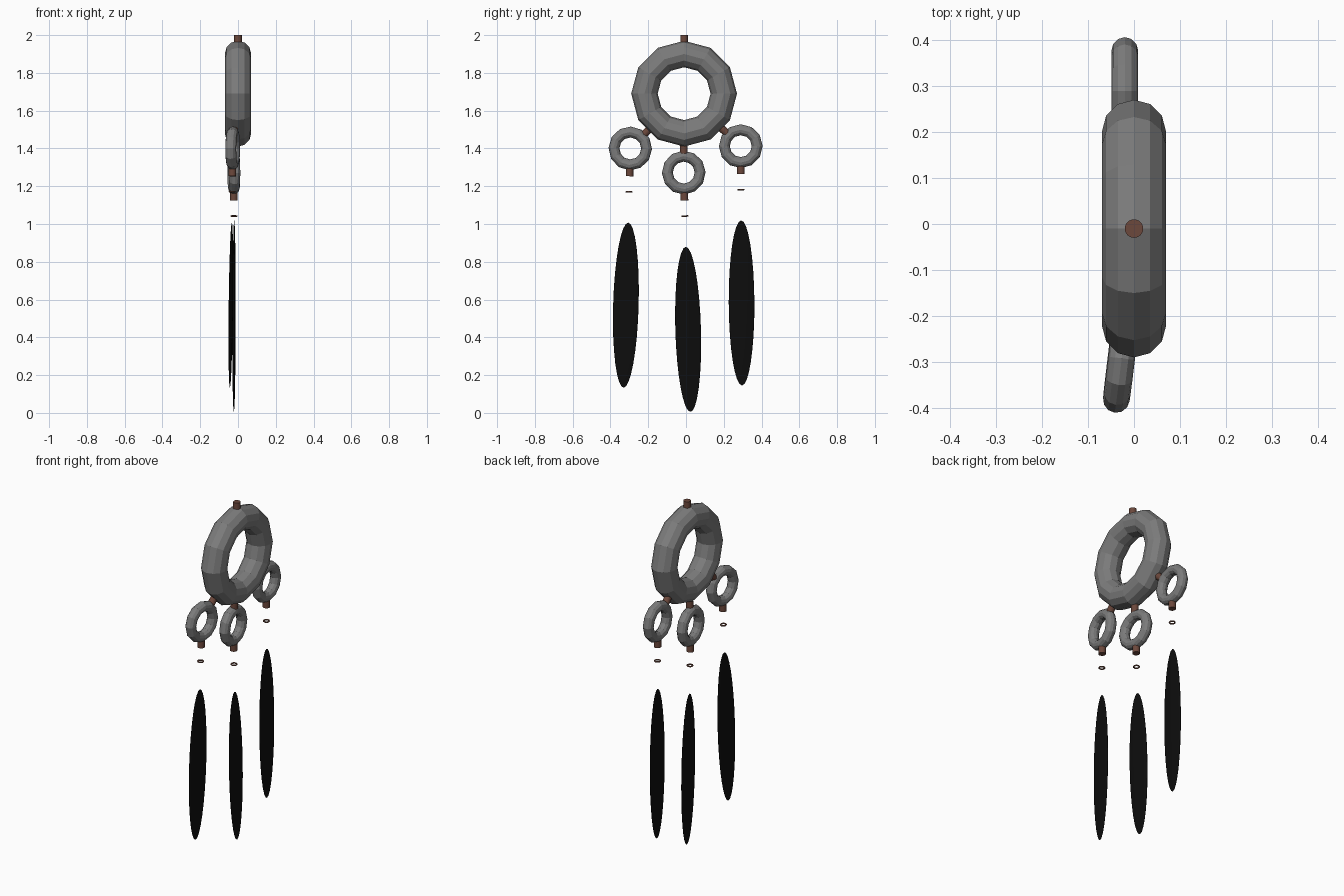
import bpy
from math import pi
from mathutils import Matrix, Vector

if "Cube" in bpy.data.objects:
    bpy.data.objects.remove(bpy.data.objects["Cube"], do_unlink=True)


def material(name, rgb):
    mat = bpy.data.materials.new(name)
    mat.use_nodes = True
    mat.diffuse_color = (*rgb, 1)
    mat.node_tree.nodes["Principled BSDF"].inputs["Base Color"].default_value = (*rgb, 1)
    return mat


GREY = material("grey", (0.2, 0.2, 0.2))
BROWN = material("brown", (0.15, 0.065, 0.045))
BLACK = material("black", (0.004, 0.004, 0.004))


def finish(name, mat, matrix):
    obj = bpy.context.object
    obj.name = name
    obj.data.materials.append(mat)
    obj.matrix_world = matrix
    return obj


def ring(name, matrix, major, minor, mat=GREY, sides=12):
    bpy.ops.mesh.primitive_torus_add(major_radius=major, minor_radius=minor,
                                     major_segments=sides, minor_segments=sides)
    return finish(name, mat, matrix)


def cord(name, start, end, radius=0.02):
    start, end = Vector(start), Vector(end)
    axis = end - start
    bpy.ops.mesh.primitive_cylinder_add(radius=radius, depth=axis.length, vertices=24)
    turn = axis.to_track_quat("Z", "Y").to_matrix().to_4x4()
    finish(name, BROWN, Matrix.Translation((start + end) / 2) @ turn)
    bpy.ops.object.shade_smooth_by_angle()


UPRIGHT = Matrix.Rotation(pi / 2, 4, "Y")
hub = Vector((0, -0.01, 1.69))

# Main hoop and hanging cord
ring("main_hoop", Matrix.Translation(hub) @ UPRIGHT, 0.21, 0.07)
cord("top_cord", hub + Vector((0, 0, 0.26)), hub + Vector((0, 0, 0.31)))


# Pendant: small hoop, lower cord, eyelet and flat feather
def pendant(side, centre, swing, lean, twist):
    centre = Vector(centre)
    frame = (Matrix.Translation(centre) @ Matrix.Rotation(swing, 4, "X")
             @ Matrix.Rotation(lean, 4, "Y") @ Matrix.Rotation(twist, 4, "Z"))
    ring(side + "_hoop", frame @ UPRIGHT, 0.087, 0.029)

    towards = (hub - centre).normalized()
    cord(side + "_link", centre + towards * 0.1, centre + towards * 0.15)
    cord(side + "_lower_cord", frame @ Vector((0, 0, -0.105)), frame @ Vector((0, 0, -0.147)))
    ring(side + "_eyelet", frame @ Matrix.Translation((0, 0, -0.23)), 0.015, 0.004, BROWN)

    bpy.ops.mesh.primitive_uv_sphere_add(segments=32, ring_count=16, radius=1)
    finish(side + "_feather", BLACK, frame @ Matrix.Translation((0, 0, -0.83))
           @ Matrix.Diagonal((0.008, 0.068, 0.437, 1)))
    bpy.ops.object.shade_smooth_by_angle()


pendant("front", (-0.028, -0.295, 1.40), -0.028, 0.012, -0.12)
pendant("middle", (-0.022, -0.012, 1.272), 0.028, 0, 0.06)
pendant("back", (-0.02, 0.29, 1.412), 0.005, 0, 0)
